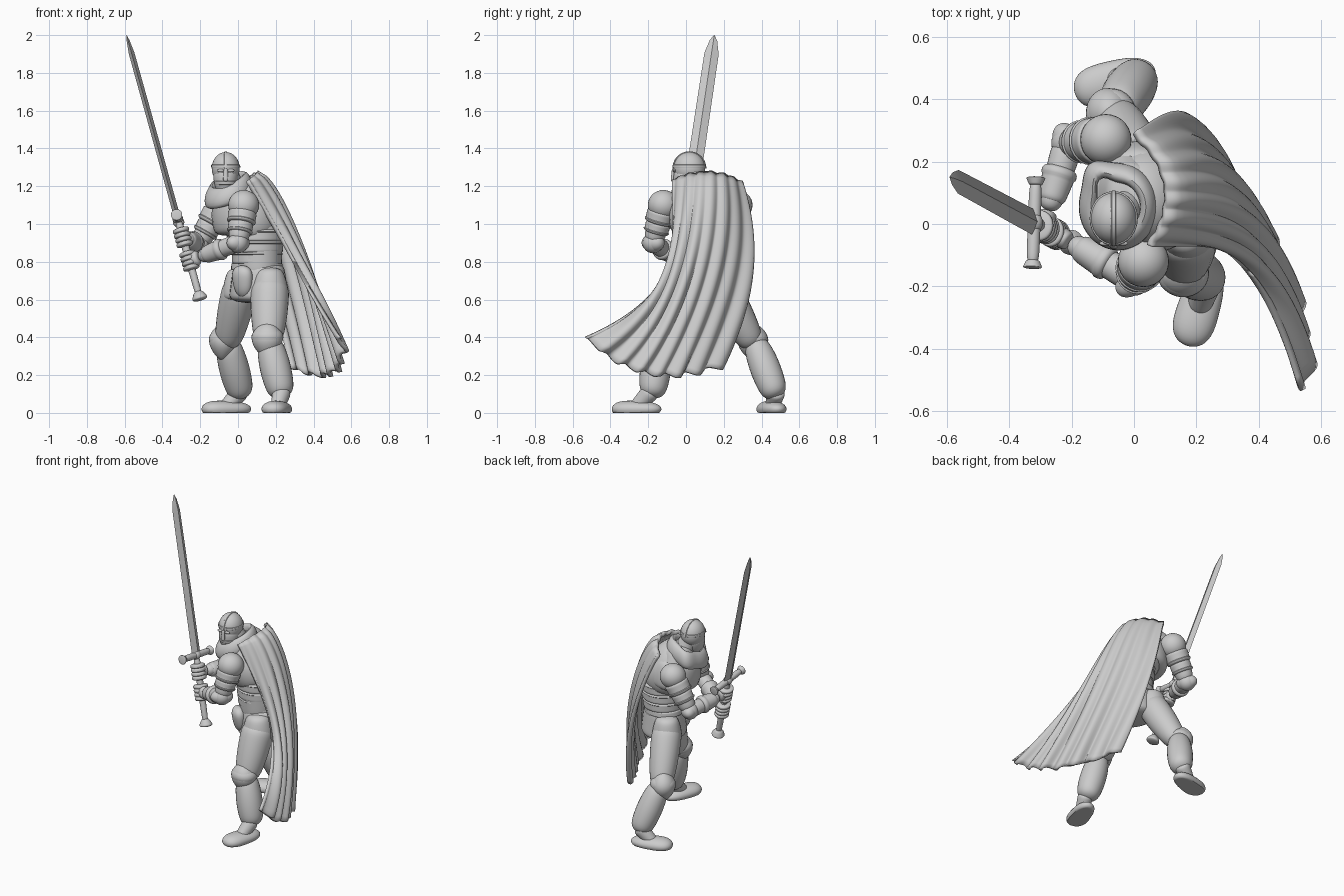
import bpy, bmesh, math
from mathutils import Vector, Matrix

old = bpy.data.objects.get("Cube")
if old:
    bpy.data.objects.remove(old)

grey = bpy.data.materials.new("plain_grey")
grey.use_nodes = True
grey.diffuse_color = (0.6, 0.6, 0.6, 1)
grey.node_tree.nodes["Principled BSDF"].inputs["Base Color"].default_value = grey.diffuse_color
parts = []
UP, ACROSS, DEEP = Vector((0, 0, 1)), Vector((1, 0, 0)), Vector((0, 1, 0))


def finish(name, bm):
    bmesh.ops.recalc_face_normals(bm, faces=bm.faces)
    mesh = bpy.data.meshes.new(name)
    bm.to_mesh(mesh)
    bm.free()
    mesh.materials.append(grey)
    obj = bpy.data.objects.new(name, mesh)
    bpy.context.collection.objects.link(obj)
    parts.append(obj)
    return obj


def loft(name, rings, closed=False):
    """Skin equal rings of points; cap the ends unless the loop is closed."""
    bm = bmesh.new()
    loops = [[bm.verts.new(p) for p in ring] for ring in rings]
    following = loops[1:] + loops[:1] if closed else loops[1:]
    for a, b in zip(loops, following):
        for k in range(len(a)):
            bm.faces.new((a[k - 1], a[k], b[k], b[k - 1]))
    if not closed:
        bm.faces.new(loops[0])
        bm.faces.new(loops[-1])
    return finish(name, bm)


def ellipse(centre, u, v, sides=28):
    angles = [math.tau * k / sides for k in range(sides)]
    return [centre + u * math.cos(a) + v * math.sin(a) for a in angles]


def limb(name, start, end, first, last, bulge=0.0, wide=ACROSS, flat=1.0, lip=0.0, blunt=8, floor=False):
    """Round-ended tapering form; lip raises a trim at the far end."""
    start, end = Vector(start), Vector(end)
    along = (end - start).normalized()
    u = (wide - along * wide.dot(along)).normalized()
    v = along.cross(u) * flat
    rings, steps = [], 24
    for i in range(steps + 1):
        t = (1 - math.cos(math.pi * i / steps)) / 2
        r = first + (last - first) * t + bulge * math.sin(math.pi * t)
        r *= math.sqrt(1 - abs(2 * t - 1) ** blunt) + 0.02
        r += lip if t > 0.7 else 0
        ring = ellipse(start.lerp(end, t), u * r, v * r)
        if floor:
            for p in ring:
                p.z = max(p.z, 0)
        rings.append(ring)
    return loft(name, rings)


def ball(name, centre, size, turn=0.0):
    bm = bmesh.new()
    bmesh.ops.create_uvsphere(bm, u_segments=28, v_segments=16, radius=1)
    bm.transform(Matrix.Translation(centre) @ Matrix.Rotation(turn, 4, 'Z') @ Matrix.Diagonal((*size, 1)))
    return finish(name, bm)


# Torso turned towards the sword hand
chest_side = Vector((0.25, -1, 0))
hip_side = Vector((1, -1, 0))
waist, hips, collar = Vector((0.1, 0.09, 0.8)), Vector((0.11, 0.08, 0.68)), Vector((0, 0.08, 1.2))
limb("torso", hips, waist + UP * 0.25, 0.13, 0.15, wide=chest_side, flat=0.9)
limb("chest", waist + UP * 0.1, collar + UP * 0.04, 0.14, 0.08, 0.06, chest_side, 0.85)
limb("breastplate", (0.04, 0.09, 0.95), collar - UP * 0.03, 0.17, 0.14, 0.02, chest_side, 0.9)
for i in range(3):
    base = waist + UP * (0.06 * i - 0.02)
    limb("belly_plate", base, base + UP * 0.08, 0.14 + 0.007 * i, 0.14 + 0.007 * i, wide=chest_side, flat=0.92, lip=0.006)
limb("hip_skirt", hips - UP * 0.1, hips + UP * 0.12, 0.17, 0.14, wide=hip_side, flat=0.85)
limb("belt", waist - UP * 0.05, waist, 0.145, 0.14, wide=hip_side, flat=0.87)
limb("codpiece", (0.03, -0.01, 0.61), (0.02, -0.03, 0.78), 0.04, 0.06, 0.01, hip_side, 0.7, blunt=4)


# Legs: thigh, hip plate, knee guard, greave and boot
def leg(side, hip, knee, ankle, toe, facing, size):
    hip, knee, ankle, toe = map(Vector, (hip, knee, ankle, toe))
    facing = Vector(facing).normalized()
    broad = UP.cross(facing)
    limb(side + "_thigh", hip, knee - UP * 0.04, 0.1 * size, 0.07 * size, 0.01)
    plate = hip.lerp(knee, 0.1)
    limb(side + "_hip_plate", plate + UP * 0.1, plate - UP * 0.08, 0.06, 0.1 * size, 0.01)
    limb(side + "_greave", knee, ankle, 0.06, 0.064, 0.018 * size)
    front = knee + facing * 0.015
    ball(side + "_knee_guard", front, (0.085 * size, 0.08, 0.06), math.atan2(broad.y, broad.x))
    limb(side + "_knee_flange", front + UP * 0.08, front + facing * 0.01 - UP * 0.11, 0.07, 0.05, 0.02, broad, 0.9, blunt=2)
    sole = Vector((ankle.x, ankle.y, 0.02))
    stride = (toe - sole).normalized()
    limb(side + "_boot", sole - stride * 0.05, toe, 0.05, 0.066, 0.008, UP.cross(stride), 0.65, blunt=4, floor=True)
    limb(side + "_instep", ankle + UP * 0.04, sole.lerp(toe, 0.45), 0.05, 0.035, floor=True)


leg("left", (0.17, -0.01, 0.7), (0.16, -0.14, 0.4), (0.235, -0.18, 0.08), (0.17, -0.39, 0.02), (-0.3, -1, 0), 1)
leg("right", (0.02, 0.17, 0.7), (-0.06, 0.36, 0.39), (0.02, 0.48, 0.08), (-0.19, 0.42, 0.02), (-1, -0.3, 0), 0.92)

# Sword with a ridged blade, flared cross guard and pommel
pommel, tip = Vector((-0.2, -0.06, 0.6)), Vector((-0.59, 0.15, 2))
axis = (tip - pommel).normalized()
edge = (DEEP - axis * axis.y).normalized()
flat_side = axis.cross(edge)
guard = pommel + axis * 0.45
blade = [ellipse(guard.lerp(tip, t), edge * w, flat_side * w * 0.4, 4)
         for t, w in ((0, 0.042), (0.9, 0.038), (0.97, 0.02), (1, 0.002))]
loft("blade", blade)
limb("grip", pommel, guard, 0.018, 0.022)
limb("pommel", pommel - axis * 0.005, pommel + axis * 0.05, 0.048, 0.02, blunt=4)
limb("cross_guard", guard - edge * 0.14, guard + edge * 0.14, 0.02, 0.02)
ball("guard_centre", guard, (0.028, 0.032, 0.028))
for sign in (-1, 1):
    limb("guard_end", guard + edge * sign * 0.12, guard + edge * sign * 0.148, 0.02, 0.032, wide=axis)


# Arms: round shoulder, stepped bands, elbow, gauntlet, fist round the grip
def arm(side, shoulder, elbow, reach, flare):
    shoulder, elbow, flare = map(Vector, (shoulder, elbow, flare))
    hand = pommel + axis * reach
    wrist = hand.lerp(elbow, 0.2)
    ball(side + "_shoulder_guard", shoulder, (0.082, 0.082, 0.08))
    limb(side + "_upper_arm", shoulder, elbow, 0.07, 0.05)
    limb(side + "_shoulder_band", shoulder.lerp(elbow, 0.15), shoulder.lerp(elbow, 0.5), 0.076, 0.07, lip=0.005)
    limb(side + "_arm_band", shoulder.lerp(elbow, 0.45), shoulder.lerp(elbow, 0.75), 0.066, 0.062, lip=0.005)
    ball(side + "_elbow", elbow, ACROSS * 0.055 + DEEP * 0.055 + UP * 0.055)
    limb(side + "_elbow_flare", elbow - flare, elbow + flare, 0.05, 0.045, wide=UP, blunt=2)
    limb(side + "_forearm", elbow, wrist, 0.05, 0.036, wide=UP)
    limb(side + "_gauntlet", wrist.lerp(elbow, 0.1), elbow.lerp(wrist, 0.35), 0.042, 0.056, wide=UP, lip=0.004)
    limb(side + "_palm", wrist, hand, 0.036, 0.046, wide=axis, flat=0.8)
    for i in range(4):
        knuckle = hand + axis * (0.025 * i - 0.037)
        limb(side + "_finger", knuckle - axis * 0.015, knuckle + axis * 0.015, 0.048, 0.048, wide=edge, flat=0.9, blunt=4)


arm("left", (0.03, -0.12, 1.1), (0, -0.175, 0.9), 0.215, (-0.05, -0.05, 0))
arm("right", (-0.09, 0.27, 1.1), (-0.21, 0.26, 0.89), 0.345, (-0.03, 0.06, 0))

# Head: helmet, rims, face mask with eyes, nose and crest
head = Vector((-0.065, 0.018, 1.295))
limb("neck", collar - UP * 0.08, head, 0.06, 0.055)
ball("helmet", head, (0.074, 0.084, 0.086))
limb("face_mask", head - UP * 0.145 - DEEP * 0.03, head - DEEP * 0.005, 0.04, 0.066, 0.008, flat=1.1, blunt=4)
limb("brow_rim", head, head + UP * 0.022, 0.076, 0.075, flat=1.13)
mouth = head - UP * 0.09 - DEEP * 0.022
limb("mouth_rim", mouth, mouth + UP * 0.025, 0.058, 0.061, flat=1.12)
for sign in (-1, 1):
    ball("eye", head + ACROSS * sign * 0.027 - DEEP * 0.08 - UP * 0.012, (0.019, 0.008, 0.009))
limb("nose_ridge", head - DEEP * 0.085, head - DEEP * 0.09 - UP * 0.07, 0.01, 0.014, flat=0.7)
crest = []
for i in range(21):
    a = math.pi * i / 20
    spoke = DEEP * math.cos(a) + UP * math.sin(a)
    crest.append(ellipse(head + spoke * 0.085, ACROSS * 0.008, spoke * 0.005, 8))
loft("helmet_crest", crest)

# Cowl: a lopsided ring of thick cloth, higher behind, pointed on one side
cowl = []
for i in range(48):
    a = math.tau * i / 48
    spoke = ACROSS * math.cos(a) + DEEP * math.sin(a) * 1.1
    rise = 0.045 * math.cos(a - 0.6)
    reach = 0.098 + 0.03 * math.exp(-8 * (a - 2.2) ** 2)
    centre = Vector((-0.05, 0.055, 1.18 + rise)) + spoke * reach
    cowl.append(ellipse(centre, spoke * 0.027, UP * 0.055 - spoke * 0.01, 16))
loft("cowl", cowl, closed=True)
limb("cowl_base", collar - UP * 0.12, collar + UP * 0.03, 0.17, 0.1, wide=chest_side, flat=0.75)


# Cape swept to one side, with folds that deepen towards the hem
def cape_point(u, v):
    near = Vector((0.05 + 0.5 * v, -0.07 - 0.46 * v ** 4, 1.23 - 0.83 * v))
    middle = Vector((0.1 + 0.4 * v ** 0.6, 0.12 - 0.32 * v * v, 1.27 - 1.06 * v))
    far = Vector((0.27 * v ** 0.8, 0.29 + 0.3 * v - 0.4 * v * v, 1.22 - 0.97 * v))
    return near * (1 - u) * (1 - 2 * u) + middle * 4 * u * (1 - u) + far * u * (2 * u - 1)


columns, rows, step = 96, 40, 0.01
bm = bmesh.new()
grid = []
for j in range(rows + 1):
    v = j / rows
    line = []
    for i in range(columns + 1):
        u = i / columns
        sideways = cape_point(u + step, v) - cape_point(u - step, v)
        downward = cape_point(u, v + step) - cape_point(u, max(v - step, 0))
        out = sideways.cross(downward).normalized()
        fold = math.sin(43 * u + math.sin(3 * v + 5 * u)) + 0.4 * math.sin(23 * u + 2 * v)
        hem = UP * math.sin(43 * u) * 0.012 * v ** 6
        line.append(bm.verts.new(cape_point(u, v) + hem + out * fold * (0.004 + 0.013 * v)))
    grid.append(line)
for a, b in zip(grid, grid[1:]):
    for i in range(columns):
        bm.faces.new((a[i], a[i + 1], b[i + 1], b[i]))
thick = finish("cape", bm).modifiers.new("Thickness", 'SOLIDIFY')
thick.thickness = 0.022
thick.offset = 0

# Smooth shading that keeps armour edges sharp
bpy.ops.object.select_all(action='DESELECT')
for obj in parts:
    obj.select_set(True)
bpy.context.view_layer.objects.active = parts[0]
bpy.ops.object.shade_smooth_by_angle(angle=math.radians(40))
